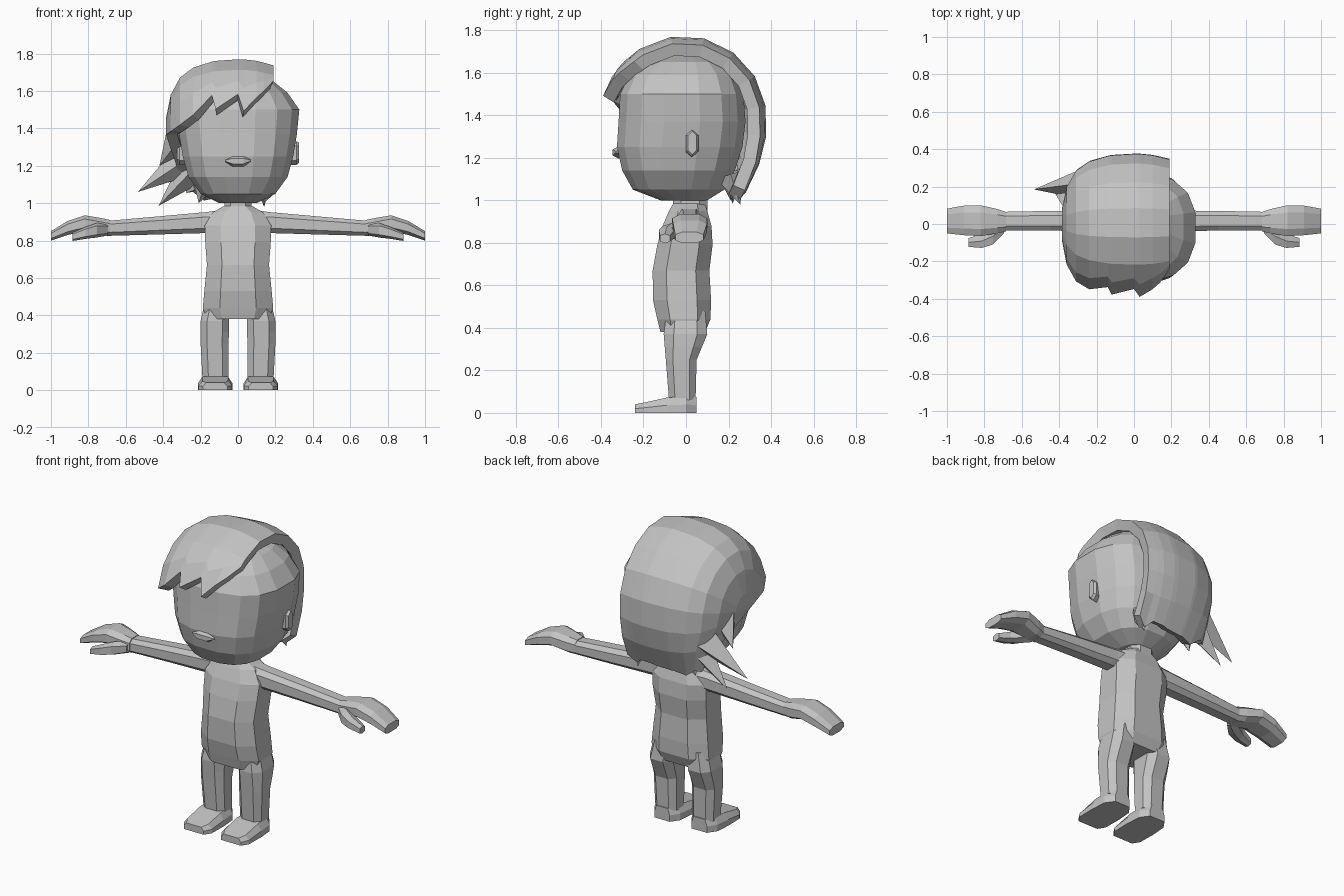
import bpy, bmesh, math
from mathutils import Vector

grey = bpy.data.materials.new("plain_grey")
grey.diffuse_color = (0.55, 0.55, 0.55, 1)


def make(name, verts, faces, mirror=False, recalc=True):
    me = bpy.data.meshes.new(name)
    me.from_pydata([tuple(v) for v in verts], [], faces)
    if recalc:
        bm = bmesh.new()
        bm.from_mesh(me)
        bmesh.ops.recalc_face_normals(bm, faces=bm.faces)
        bm.to_mesh(me)
        bm.free()
    me.materials.append(grey)
    ob = bpy.data.objects.new(name, me)
    bpy.context.collection.objects.link(ob)
    if mirror:
        ob.modifiers.new("Mirror", "MIRROR")
    return ob


def loft(name, rings, mirror=False):
    """Skin a list of equal-length rings and cap both ends."""
    n = len(rings[0])
    verts = [v for r in rings for v in r]
    faces = [(k * n + i, k * n + (i + 1) % n, (k + 1) * n + (i + 1) % n, (k + 1) * n + i)
             for k in range(len(rings) - 1) for i in range(n)]
    faces += [tuple(range(n)), tuple(range(len(verts) - n, len(verts)))]
    return make(name, verts, faces, mirror)


def oval(n, e, a, b):
    """Rounded-square outline with half sizes a, b; e < 1 is squarer."""
    m = math.cos(math.pi / n) ** e
    out = []
    for i in range(n):
        t = (i + 0.5) * math.tau / n
        c, s = math.cos(t), math.sin(t)
        out.append((math.copysign(abs(c) ** e, c) / m * a,
                    math.copysign(abs(s) ** e, s) / m * b))
    return out


def upright(name, rows, n=8, e=0.7, mirror=False):
    """Rows of z, centre x, half width, front y, back y."""
    loft(name, [[(cx + p, (yf + yb) / 2 + q, z) for p, q in oval(n, e, w, (yb - yf) / 2)]
                for z, cx, w, yf, yb in rows], mirror)


def sideways(name, rows, n=8, e=0.7, mirror=True):
    """Rows of x, front y, back y, bottom z, top z."""
    loft(name, [[(x, (y0 + y1) / 2 + p, (z0 + z1) / 2 + q)
                 for p, q in oval(n, e, (y1 - y0) / 2, (z1 - z0) / 2)]
                for x, y0, y1, z0, z1 in rows], mirror)


# Head and neck
upright("head", [
    (1.00, 0, 0.10, -0.12, 0.10), (1.05, 0, 0.20, -0.25, 0.18),
    (1.14, 0, 0.265, -0.30, 0.23), (1.25, 0, 0.295, -0.325, 0.265),
    (1.37, 0, 0.315, -0.317, 0.28), (1.50, 0, 0.328, -0.31, 0.27),
    (1.59, 0, 0.265, -0.265, 0.235), (1.65, 0, 0.19, -0.18, 0.17),
    (1.68, 0, 0.08, -0.07, 0.08)], n=16, e=0.78)
upright("neck", [(0.94, 0, 0.075, -0.06, 0.10), (1.06, 0, 0.07, -0.06, 0.10)])

# Ears and lips
sideways("ear", [(0.28, 0.0, 0.05, 1.21, 1.31), (0.312, 0.0, 0.058, 1.21, 1.325),
                 (0.325, 0.01, 0.05, 1.22, 1.32)], n=6)
sideways("lips", [(-0.07, -0.33, -0.29, 1.222, 1.232), (-0.03, -0.345, -0.29, 1.20, 1.25),
                  (0.03, -0.345, -0.29, 1.20, 1.25), (0.07, -0.33, -0.29, 1.222, 1.232)],
         n=6, e=1, mirror=False)

# Torso
upright("torso", [
    (0.38, 0, 0.165, -0.12, 0.09), (0.44, 0, 0.188, -0.135, 0.115),
    (0.53, 0, 0.18, -0.155, 0.118), (0.67, 0, 0.166, -0.157, 0.11),
    (0.79, 0, 0.175, -0.135, 0.125), (0.88, 0, 0.178, -0.11, 0.12),
    (0.95, 0, 0.135, -0.08, 0.10), (0.985, 0, 0.075, -0.06, 0.09)], e=0.75)

# Legs and feet
upright("leg", [
    (0.48, 0.105, 0.07, -0.09, 0.09), (0.37, 0.124, 0.076, -0.105, 0.10),
    (0.31, 0.125, 0.076, -0.10, 0.075), (0.25, 0.125, 0.075, -0.095, 0.05),
    (0.06, 0.12, 0.07, -0.08, 0.045)], mirror=True)
foot = [(0.05, 0.05, 0.075), (0.0, 0.085, 0.078), (-0.09, 0.092, 0.072),
        (-0.20, 0.09, 0.048), (-0.24, 0.065, 0.04)]
loft("foot", [[(0.122 - w, y, 0), (0.122 + w, y, 0), (0.122 + w, y, h * 0.5),
               (0.122 + w * 0.75, y, h), (0.122 - w * 0.75, y, h), (0.122 - w, y, h * 0.5)]
              for y, w, h in foot], True)

# Arms, hands and thumbs
sideways("arm", [(0.08, -0.05, 0.08, 0.80, 0.965), (0.17, -0.04, 0.072, 0.84, 0.952),
                 (0.45, -0.035, 0.07, 0.832, 0.927), (0.70, -0.035, 0.065, 0.825, 0.905)])
sideways("hand", [(0.685, -0.04, 0.065, 0.825, 0.91), (0.73, -0.05, 0.08, 0.828, 0.92),
                  (0.82, -0.065, 0.10, 0.85, 0.935), (0.91, -0.06, 0.098, 0.83, 0.905),
                  (1.0, -0.05, 0.082, 0.80, 0.85)])
sideways("thumb", [(0.695, -0.05, 0.0, 0.83, 0.885), (0.755, -0.11, -0.02, 0.82, 0.89),
                   (0.815, -0.128, -0.055, 0.812, 0.87), (0.885, -0.122, -0.075, 0.80, 0.84)], n=6)

# Hair shell: columns of x, size, front end angle, back end angle (0 is straight up)
cols = [(0.19, 0.92, -40, 139), (0.14, 0.955, -53, 145), (0.10, 0.98, -60, 139),
        (0.03, 1.0, -72, 139), (0.0, 1.0, -58, 140), (-0.12, 0.98, -70, 141),
        (-0.14, 0.97, -58, 141), (-0.24, 0.89, -73, 144), (-0.31, 0.76, -80, 139),
        (-0.36, 0.53, -85, 142), (-0.385, 0.22, -90, 136)]
mids = [-32, -10, 12, 34, 56, 78, 100, 120]
rows = len(mids) + 3
verts = []
for x, s, a0, a1 in cols:
    for a in [a0, a0 / 2 - 16] + mids + [a1]:
        t = max(0, (a - 95) / 50)
        out = 0.41 - 0.028 * min(1, max(0, a / 80))
        r = out * (s + (0.98 - s) * 0.8 * min(t, 1)) + 0.07 * t * t
        a = math.radians(a)
        verts.append((x * (1 - 0.25 * t) if x < 0 else x, r * math.sin(a), 1.365 + r * math.cos(a)))
last = (len(cols) - 1) * rows
faces = [(i * rows + j, i * rows + j + 1, (i + 1) * rows + j + 1, (i + 1) * rows + j)
         for i in range(len(cols) - 1) for j in range(rows - 1)]
faces += [(last, last + j, last + j + 1) for j in range(1, rows - 1)]
hair = make("hair", verts, faces, recalc=False)
solid = hair.modifiers.new("Thickness", "SOLIDIFY")
solid.thickness = 0.06
solid.offset = -1

# Loose pointed strands at the back and side: base, tip, half height, half depth
strands = [((-0.25, 0.215, 1.25), (-0.535, 0.185, 1.06), 0.10, 0.09),
           ((-0.24, 0.21, 1.18), (-0.425, 0.22, 0.985), 0.085, 0.08),
           ((-0.32, 0.10, 1.33), (-0.42, 0.16, 1.20), 0.08, 0.08),
           ((-0.17, 0.21, 1.13), (-0.21, 0.21, 1.0), 0.08, 0.07),
           ((0.13, 0.21, 1.12), (0.14, 0.255, 0.98), 0.05, 0.07)]
for k, (base, tip, w, h) in enumerate(strands):
    base, tip = Vector(base), Vector(tip)
    d = (tip - base).normalized()
    side = d.cross(Vector((0, 1, 0))).normalized()
    up = side.cross(d)
    ring = [base + side * w, base + up * h, base - side * w, base - up * h]
    make(f"hair_strand_{k + 1}", ring + [tip],
         [(i, (i + 1) % 4, 4) for i in range(4)] + [(3, 2, 1, 0)])
